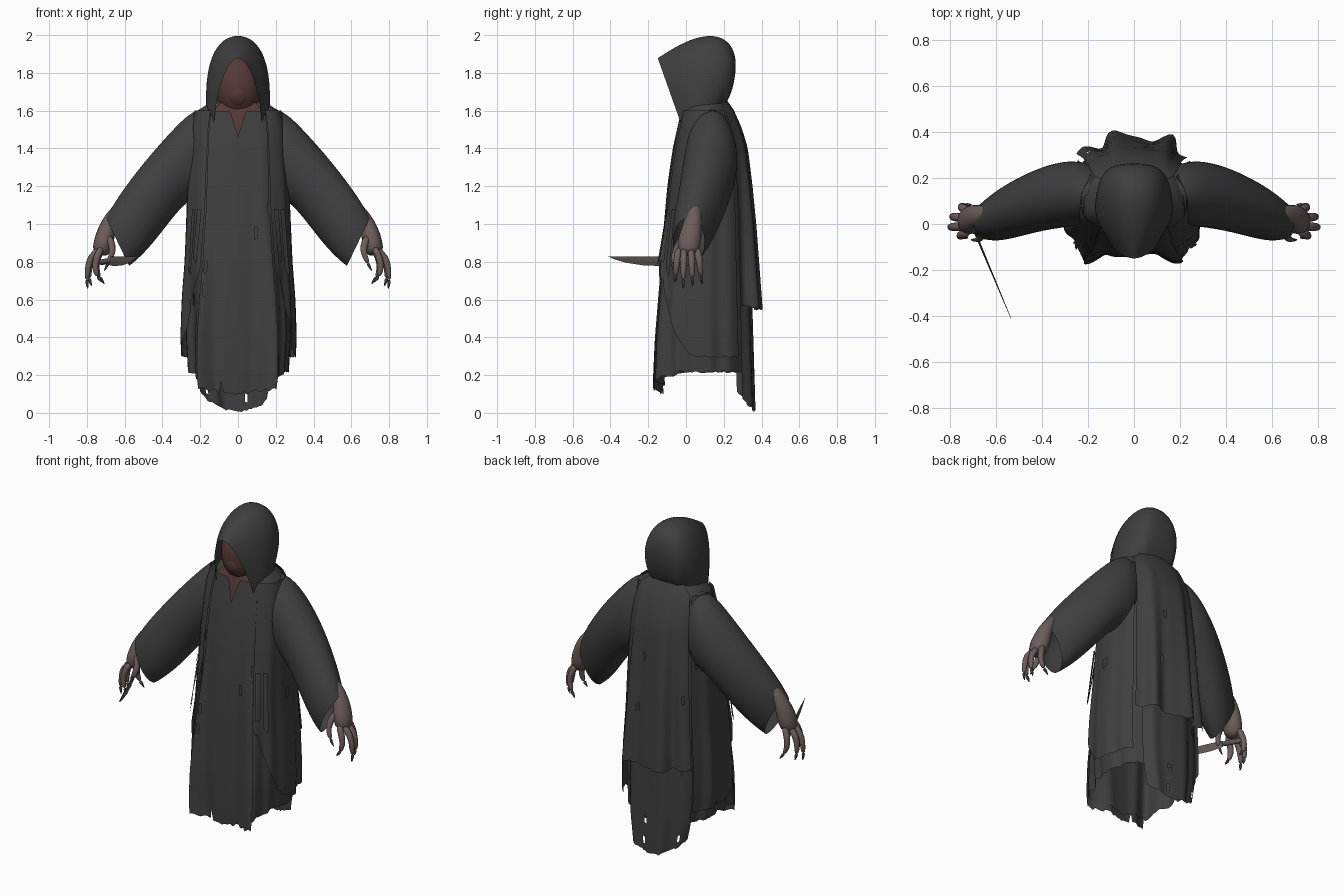
import bpy, bmesh, random
from math import sin, cos, pi, copysign, exp
from mathutils import Vector

random.seed(4)
if "Cube" in bpy.data.objects:
    bpy.data.objects.remove(bpy.data.objects["Cube"])


def material(name, rgb):
    m = bpy.data.materials.new(name)
    m.use_nodes = True
    m.diffuse_color = (*rgb, 1)
    bsdf = m.node_tree.nodes["Principled BSDF"]
    bsdf.inputs["Base Color"].default_value = (*rgb, 1)
    bsdf.inputs["Roughness"].default_value = 0.9
    return m


CLOTH = material("charcoal cloth", (0.05, 0.05, 0.05))
FACE = material("dark red flesh", (0.092, 0.042, 0.039))
SKIN = material("grey brown skin", (0.15, 0.11, 0.104))
CLAW = material("dark claw", (0.05, 0.043, 0.043))
BLADE = material("dull blade", (0.12, 0.092, 0.086))


def loft(name, rows, mat, closed=False, caps=False, subdiv=0, tears=0, smooth=True):
    """Skin a list of point rows, then delete a few quads as tears."""
    bm = bmesh.new()
    grid = [[bm.verts.new(p) for p in row] for row in rows]
    n = len(rows[0])
    quads = []
    for a, b in zip(grid, grid[1:]):
        for i in range(n if closed else n - 1):
            j = (i + 1) % n
            quads.append(bm.faces.new((a[i], a[j], b[j], b[i])))
    if caps:
        bm.faces.new(grid[0][::-1])
        bm.faces.new(grid[-1])
    if tears:
        bmesh.ops.delete(bm, geom=random.sample(quads, tears), context='FACES')
    bmesh.ops.recalc_face_normals(bm, faces=bm.faces)
    for f in bm.faces:
        f.smooth = smooth
    me = bpy.data.meshes.new(name)
    bm.to_mesh(me)
    bm.free()
    me.materials.append(mat)
    ob = bpy.data.objects.new(name, me)
    bpy.context.scene.collection.objects.link(ob)
    if subdiv:
        mod = ob.modifiers.new("smooth", 'SUBSURF')
        mod.levels = mod.render_levels = subdiv
    return ob


# Body profile: height, half width, front y, back y
PROFILE = [(0, .21, -.115, .355), (.2, .262, -.125, .35), (.4, .275, -.13, .345),
           (.6, .272, -.125, .34), (.8, .26, -.118, .335), (1.0, .255, -.105, .33),
           (1.2, .25, -.088, .32), (1.4, .24, -.06, .305), (1.5, .235, -.038, .28),
           (1.6, .215, -.015, .24), (1.66, .12, .01, .2)]


def body_point(a, z, off, fold):
    """Point on the draped body at angle a (0 is front) and height z."""
    for lo, hi in zip(PROFILE, PROFILE[1:]):
        if z <= hi[0]:
            break
    t = (z - lo[0]) / (hi[0] - lo[0])
    rx, yf, yb = (lo[k] + (hi[k] - lo[k]) * t for k in (1, 2, 3))
    front = a if a < pi else a - 2 * pi
    corner = .075 * max(0, 1.1 - z) * exp(-((abs(front) - .6) / .2) ** 2)
    r = off + corner + fold * max(0, 1.6 - z) * (sin(11 * a - 3.33) + .3 * sin(19 * a))
    s, c = sin(a), cos(a)
    depth = abs(c) ** (.6 if c > 0 else 1.15)
    return Vector(((rx + r) * copysign(abs(s) ** .8, s),
                   (yf + yb) / 2 - ((yb - yf) / 2 + r) * copysign(depth, c), z))


def drape(name, a0, a1, top, hem, off=0.0, flare=0.0, fold=.006, ragged=.012,
          tears=0, mat=CLOTH, cols=30, rows=24):
    """Hang a sheet on the body between two angles, down to a ragged hem."""
    angles = [a0 + (a1 - a0) * i / cols for i in range(cols + 1)]
    hems = []
    for a in angles:
        notch = 4 if random.random() < .08 else 1
        hems.append(max(.005, hem(a) + random.random() * ragged * notch))
    grid = []
    for k in range(rows + 1):
        zs = [top + (h - top) * k / rows for h in hems]
        grid.append([body_point(a, z, off + flare * (top - z), fold)
                     for a, z in zip(angles, zs)])
    return loft(name, grid, mat, tears=tears)


# Robe and its layers
drape("robe", -pi, pi, 1.66, lambda a: .13 + .08 * min(1, abs(a) / 1.2), cols=90, tears=5)
drape("front_panel", -.6, .6, 1.6, lambda a: .09 + .05 * abs(a), off=.01,
      ragged=.02, tears=4, cols=28)
for side, label in ((1, "left"), (-1, "right")):
    drape(label + "_coat_side", .6 * side, 2.3 * side, 1.6,
          lambda a: .29 + .46 * max(0, 1 - (abs(a) - .6) / .9) ** 1.5,
          off=.014, flare=.014, tears=2)
    for k, (a, hem) in enumerate(((.72, .78), (.92, .72))):
        drape(f"{label}_tatter_{k + 1}", (a - .07) * side, (a + .07) * side, 1.08,
              lambda t: hem, off=.03, flare=.05, ragged=.05, cols=4, rows=12)
drape("back_cape", pi - .78, pi + .78, 1.65, lambda a: .54 + .03 * abs(a - pi),
      off=.014, flare=.028, fold=.024, tears=3)
drape("back_tail", pi - .65, pi + .85, .8, lambda a: .005 + .14 * (a - pi) ** 2,
      off=.008, tears=6, rows=18)
drape("neck_opening", -.5, .5, 1.65, lambda a: 1.455 + .14 * min(1, abs(a) / .12) ** .7,
      off=.02, fold=0, ragged=0, mat=FACE, cols=40, rows=8)

# Hood: arches fanned from the face rim to the nape
# (half width, bottom y, bottom z, top y, top z)
ARCHES = [(.13, -.005, 1.47, -.15, 1.88), (.163, .02, 1.55, -.04, 1.95),
          (.17, .07, 1.59, .075, 1.998), (.16, .12, 1.61, .185, 2.0),
          (.14, .16, 1.63, .255, 1.935), (.115, .18, 1.64, .27, 1.83),
          (.095, .2, 1.64, .245, 1.7), (.08, .2, 1.64, .215, 1.645)]
rows = []
for k, (w, yb, zb, yt, zt) in enumerate(ARCHES):
    p = 1.1 if k == 0 else .92
    row = []
    for i in range(21):
        c, h = cos(pi * i / 20), max(0, sin(pi * i / 20)) ** p
        row.append((w * copysign(abs(c) ** p, c) * (1 + .075 * k * h),
                    yb + (yt - yb) * h, zb + (zt - zb) * h))
    rows.append(row)
loft("hood", rows, CLOTH, subdiv=2)


def ellipsoid(name, centre, radii, mat):
    rows = []
    for k in range(1, 16):
        t = pi * k / 16
        rows.append([(centre[0] + radii[0] * sin(t) * cos(2 * pi * i / 24),
                      centre[1] + radii[1] * sin(t) * sin(2 * pi * i / 24),
                      centre[2] + radii[2] * cos(t)) for i in range(24)])
    return loft(name, rows, mat, closed=True, caps=True)


# Face within the hood
ellipsoid("face", (0, .05, 1.73), (.128, .12, .165), FACE)
ellipsoid("jaw", (0, .03, 1.69), (.085, .103, .09), FACE)
ellipsoid("neck", (0, .08, 1.58), (.11, .1, .12), FACE)


def tube(name, pts, radii, mat, sides=8, squash=1.0):
    """Tapered tube along points; squash flattens it across y."""
    pts = [Vector(p) for p in pts]
    rows = []
    for k, p in enumerate(pts):
        d = (pts[min(k + 1, len(pts) - 1)] - pts[max(k - 1, 0)]).normalized()
        u = d.cross(Vector((0, 1, 0))).normalized()
        v = d.cross(u)
        rows.append([p + radii[k] * (u * squash * cos(2 * pi * i / sides)
                                     + v * sin(2 * pi * i / sides)) for i in range(sides)])
    return loft(name, rows, mat, closed=True, caps=True, subdiv=1)


# Sleeve rings: top x, top z, bottom x, bottom z, centre y, half depth
SLEEVE = [(.12, 1.62, .14, 1.2, .13, .1), (.23, 1.62, .2, 1.13, .135, .14),
          (.345, 1.505, .27, 1.12, .13, .148), (.475, 1.36, .36, 1.01, .105, .14),
          (.6, 1.2, .46, .88, .06, .125), (.665, 1.1, .53, .81, .03, .107),
          (.7, 1.035, .575, .775, .015, .085)]
# Fingers: knuckle x, tip x, root y, tip y, tip z
FINGERS = [(.75, .72, -.035, -.06, .69), (.785, .795, -.01, -.015, .655),
           (.78, .775, .025, .035, .67), (.745, .705, .055, .085, .68)]

for side, label in ((1, "left"), (-1, "right")):
    rows = []
    for tx, tz, bx, bz, yc, ry in SLEEVE:
        rows.append([(side * ((tx + bx) / 2 + (tx - bx) / 2 * cos(2 * pi * i / 16)),
                      yc + ry * sin(2 * pi * i / 16),
                      (tz + bz) / 2 + (tz - bz) / 2 * cos(2 * pi * i / 16)) for i in range(16)])
    loft(label + "_sleeve", rows, CLOTH, closed=True, subdiv=2)

    def limb(part, pts, radii, mat, **kw):
        tube(f"{label}_{part}", [(side * x, y, z) for x, y, z in pts], radii, mat, **kw)

    limb("hand", [(.6, .045, 1.12), (.67, .04, 1.035), (.697, .03, .97), (.71, .015, .9),
                  (.735, .01, .83)], (.036, .046, .057, .07, .052), SKIN, squash=.85, sides=10)
    for k, (kx, tx, y0, y1, tz) in enumerate(FINGERS):
        tip = Vector((tx, y1, tz))
        joint = Vector((kx + .01, (y0 + y1 * 2) / 3, .765))
        mid = joint.lerp(tip, .6) + Vector((.006, 0, 0))
        limb(f"finger_{k + 1}", [(.72, y0, .88), (kx, (y0 + y1) / 2, .82), joint, mid],
             (.021, .021, .018, .013), SKIN)
        limb(f"claw_{k + 1}", [joint.lerp(mid, .9), mid.lerp(tip, .4), tip],
             (.012, .009, .002), CLAW)
    limb("thumb", [(.69, -.01, .94), (.66, -.045, .88), (.67, -.065, .83), (.69, -.07, .79)],
         (.024, .021, .017, .011), SKIN)
    limb("thumb_claw", [(.687, -.069, .795), (.695, -.07, .775), (.71, -.068, .75)],
         (.01, .008, .002), CLAW)

# Curved knife in the right hand: distance along, centre z, half height
start, end = Vector((-.69, -.04, 0)), Vector((-.535, -.41, 0))
across = (end - start).normalized().cross(Vector((0, 0, 1))) * .005
rows = []
for t, z, h in ((0, .805, .02), (.2, .803, .026), (.5, .805, .024), (.75, .812, .017),
                (.9, .82, .009), (1, .828, .001)):
    c = start.lerp(end, t) + Vector((0, 0, z))
    up = Vector((0, 0, h))
    side_vec = across * (1 - .8 * t)
    rows.append([c + up, c + side_vec, c - up, c - side_vec])
loft("knife_blade", rows, BLADE, closed=True, caps=True, smooth=False)
tube("knife_handle", [(-.685, -.05, .805), (-.71, .01, .8), (-.74, .08, .795)],
     (.016, .018, .015), BLADE)
